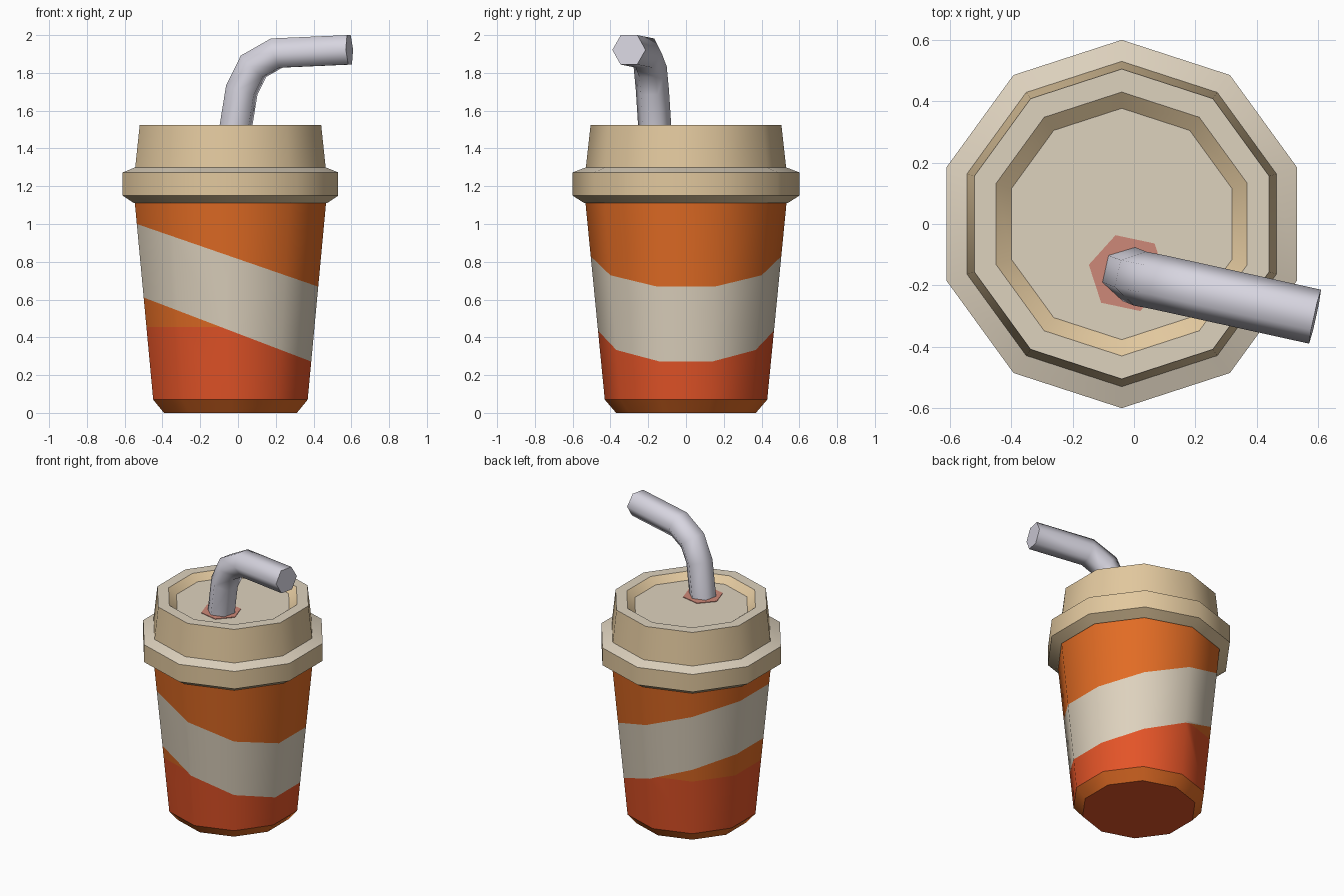
import bpy, bmesh, math
from mathutils import Vector

if "Cube" in bpy.data.objects:
    bpy.data.objects.remove(bpy.data.objects["Cube"])

CX = -0.04     # cup axis
SIDES = 10


def material(name, rgb):
    m = bpy.data.materials.new(name)
    m.diffuse_color = (*rgb, 1)
    m.use_nodes = True
    m.node_tree.nodes["Principled BSDF"].inputs["Base Color"].default_value = m.diffuse_color
    return m


orange = material("orange", (0.76, 0.15, 0.018))
red = material("red", (0.776, 0.089, 0.021))
cream = material("cream", (0.73, 0.645, 0.515))
tan = material("tan", (0.76, 0.578, 0.342))
straw_grey = material("straw grey", (0.68, 0.665, 0.745))
pink = material("faded pink", (0.617, 0.246, 0.188))


def bridge(bm, rings):
    """Quads between successive rings, smooth round the axis."""
    bands = []
    for a, b in zip(rings, rings[1:]):
        n = len(a)
        band = [bm.faces.new((a[i], a[(i + 1) % n], b[(i + 1) % n], b[i])) for i in range(n)]
        for f in band:
            f.smooth = True
        bands.append(band)
    return bands


def sharpen(ring):
    for i, v in enumerate(ring):
        w = ring[(i + 1) % len(ring)]
        for e in v.link_edges:
            if e.other_vert(v) is w:
                e.smooth = False


def lathe(bm, profile):
    rings = [[bm.verts.new((CX + r * math.cos(math.pi / 2 + math.tau * i / SIDES),
                            r * math.sin(math.pi / 2 + math.tau * i / SIDES), z))
              for i in range(SIDES)] for r, z in profile]
    bands = bridge(bm, rings)
    return rings, bands


def finish(bm, name, mats):
    me = bpy.data.meshes.new(name)
    bm.to_mesh(me)
    bm.free()
    for m in mats:
        me.materials.append(m)
    ob = bpy.data.objects.new(name, me)
    bpy.context.collection.objects.link(ob)
    return ob


# Cup: tapered body with a slanted stripe and red lower part
bm = bmesh.new()
rings, bands = lathe(bm, [(0.37, 0), (0.43, 0.07), (0.533, 1.12)])
base = bm.faces.new(rings[0][::-1])
for r in rings:
    sharpen(r)
stripe_top = lambda x: 0.815 - 0.3455 * x
stripe_low = lambda x: 0.42 - 0.382 * x
for z0, slope in ((0.815, 0.3455), (0.42, 0.382), (0.455, 0)):
    bmesh.ops.bisect_plane(bm, geom=bm.verts[:] + bm.edges[:] + bm.faces[:],
                           plane_co=(0, 0, z0), plane_no=(slope, 0, 1))
for f in bm.faces:
    c = f.calc_center_median()
    if c.z < 0.001:
        f.material_index = 1
    elif c.z < 0.07 or c.z > stripe_top(c.x):
        f.material_index = 0
    elif c.z > stripe_low(c.x):
        f.material_index = 2
    else:
        f.material_index = 1 if c.z < 0.455 else 0
finish(bm, "cup", [orange, red, cream])

# Lid: flange, raised wall, rim and recessed floor
FLOOR = 1.485
bm = bmesh.new()
rings, bands = lathe(bm, [(0.525, 1.11), (0.537, 1.11), (0.6, 1.15), (0.6, 1.273), (0.53, 1.30),
                          (0.505, 1.525), (0.43, 1.525), (0.377, FLOOR)])
floor = bm.faces.new(rings[-1])
for r in rings:
    sharpen(r)
for f in bands[3] + bands[5] + [floor]:    # upward-facing surfaces
    f.material_index = 1
finish(bm, "lid", [tan, cream])

# Hexagonal patch around the straw hole
bm = bmesh.new()
ring = lambda z: [bm.verts.new((-0.02 + 0.13 * math.cos(math.radians(48 + 60 * i)),
                                -0.16 + 0.13 * math.sin(math.radians(48 + 60 * i)), z))
                  for i in range(6)]
rings = [ring(FLOOR - 0.002), ring(FLOOR + 0.004)]
bridge(bm, rings)
bm.faces.new(rings[1])
for r in rings:
    sharpen(r)
finish(bm, "straw_hole_patch", [pink])

# Straw: bent hexagonal tube with mitred joints
path = [Vector(p) for p in ((-0.018, -0.163, FLOOR - 0.01), (0.02, -0.178, 1.71), (0.082, -0.19, 1.835),
                            (0.205, -0.217, 1.905), (0.59, -0.302, 1.922))]
side = Vector((0.22, 0.975, 0))
bm = bmesh.new()
rings = []
for i, p in enumerate(path):
    d0 = (p - path[i - 1]).normalized() if i else (path[1] - p).normalized()
    d1 = (path[i + 1] - p).normalized() if i < len(path) - 1 else d0
    t = (d0 + d1).normalized()
    u = (side - t * side.dot(t)).normalized()
    v = t.cross(u)
    miter = 1 / max(0.5, t.dot(d0))
    rings.append([bm.verts.new(p + 0.09 * (u * math.cos(k * math.pi / 3)
                                           + v * miter * math.sin(k * math.pi / 3)))
                  for k in range(6)])
bridge(bm, rings)
bm.faces.new(rings[0][::-1])
bm.faces.new(rings[-1])
sharpen(rings[0])
sharpen(rings[-1])
finish(bm, "straw", [straw_grey])
